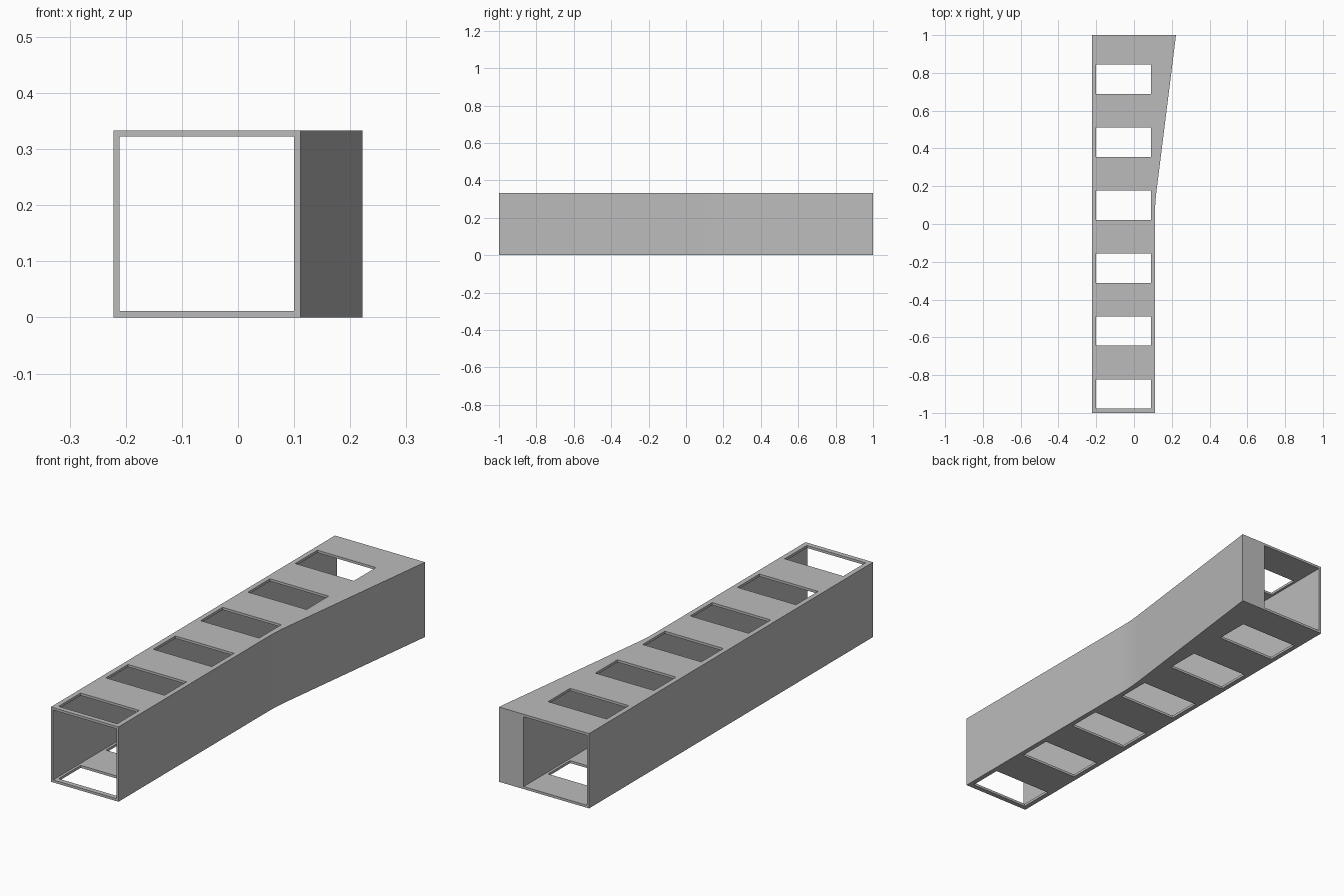
import bpy
import bmesh
from mathutils import Vector

cube = bpy.data.objects.get("Cube")
if cube:
    bpy.data.objects.remove(cube, do_unlink=True)

# Main sizes
SIDE = 1 / 3             # outer width and height of the square tube
WALL = SIDE / 30         # wall thickness
LEFT, RIGHT = -2 / 9, 1 / 9
FLARE = 2 / 9            # outer x at the back of the flared side
BEND_Y = 1 / 9           # where the side starts to flare
SLOTS = 6

grey = bpy.data.materials.new("plain grey")
grey.use_nodes = True
colour = (0.5, 0.5, 0.5, 1)
grey.diffuse_color = colour
grey.node_tree.nodes["Principled BSDF"].inputs["Base Color"].default_value = colour


def make_object(name, bm):
    mesh = bpy.data.meshes.new(name)
    bmesh.ops.recalc_face_normals(bm, faces=bm.faces)
    bm.to_mesh(mesh)
    bm.free()
    obj = bpy.data.objects.new(name, mesh)
    bpy.context.collection.objects.link(obj)
    return obj


def add_prism(bm, outline, z0, z1):
    face = bm.faces.new([bm.verts.new((p[0], p[1], z0)) for p in outline])
    geom = bmesh.ops.extrude_face_region(bm, geom=[face])["geom"]
    verts = [g for g in geom if isinstance(g, bmesh.types.BMVert)]
    bmesh.ops.translate(bm, verts=verts, vec=(0, 0, z1 - z0))


def rectangle(x0, x1, y0, y1):
    return [(x0, y0), (x1, y0), (x1, y1), (x0, y1)]


# Body: plan outline with a softly rounded bend on the flared side
bend, back = Vector((RIGHT, BEND_Y)), Vector((FLARE, 1))
start = bend - Vector((0, 0.06))
end = bend + (back - bend).normalized() * 0.06
arc = []
for i in range(7):
    t = i / 6
    arc.append(start * (1 - t) ** 2 + bend * 2 * t * (1 - t) + end * t ** 2)
bm = bmesh.new()
add_prism(bm, [(LEFT, -1), (RIGHT, -1), *arc, back, (LEFT, 1)], 0, SIDE)
body = make_object("slotted_tube", bm)
body.data.materials.append(grey)

# Cutter for the square bore through the full length
bm = bmesh.new()
add_prism(bm, rectangle(LEFT + WALL, RIGHT - WALL, -1.1, 1.1), WALL, SIDE - WALL)
bore = make_object("bore_cutter", bm)

# Cutter for the row of slots through top and bottom
bm = bmesh.new()
for i in range(SLOTS):
    y = -1 + 2 * WALL + i * SIDE
    add_prism(bm, rectangle(LEFT + 2 * WALL, RIGHT - 2 * WALL, y, y + 14 * WALL),
              -0.1, SIDE + 0.1)
slots = make_object("slot_cutter", bm)

# Cut the body, then bake the result and drop the cutters
for cutter in (bore, slots):
    cutter.hide_render = True
    mod = body.modifiers.new(cutter.name, "BOOLEAN")
    mod.operation = "DIFFERENCE"
    mod.solver = "EXACT"
    mod.object = cutter
bpy.context.view_layer.update()
baked = bpy.data.meshes.new_from_object(
    body.evaluated_get(bpy.context.evaluated_depsgraph_get()))
body.modifiers.clear()
body.data = baked
baked.materials.clear()
baked.materials.append(grey)
for poly in baked.polygons:
    poly.material_index = 0
for cutter in (bore, slots):
    bpy.data.objects.remove(cutter, do_unlink=True)

# Smooth the bend, keep all edges sharp
bpy.ops.object.select_all(action="DESELECT")
body.select_set(True)
bpy.context.view_layer.objects.active = body
bpy.ops.object.shade_smooth_by_angle(angle=0.5)
